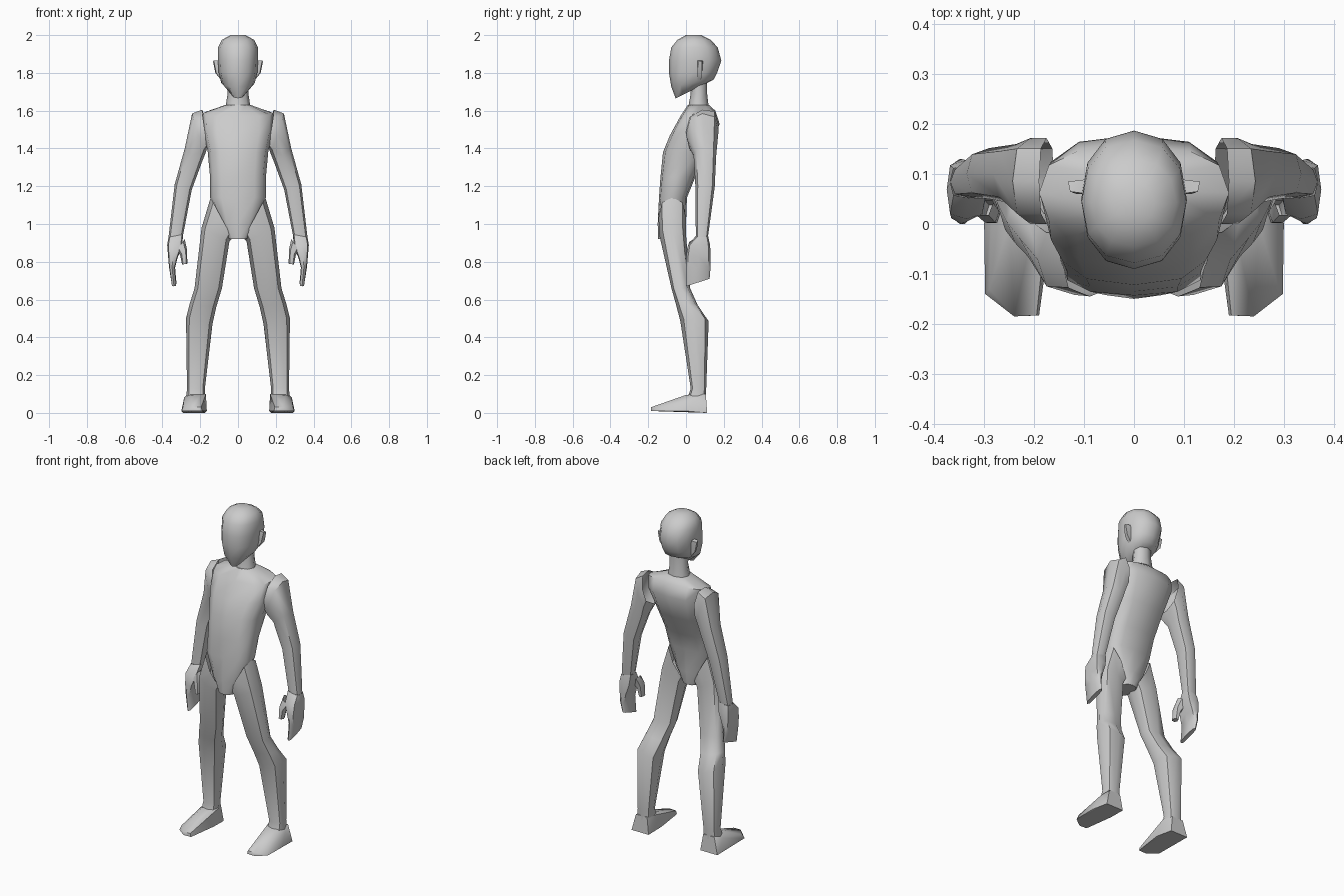
import bpy, bmesh, math


def finish(name, bm, mirror=False):
    bmesh.ops.recalc_face_normals(bm, faces=bm.faces[:])
    me = bpy.data.meshes.new(name)
    bm.to_mesh(me)
    bm.free()
    me.polygons.foreach_set("use_smooth", [True] * len(me.polygons))
    me.set_sharp_from_angle(angle=math.radians(50))
    ob = bpy.data.objects.new(name, me)
    bpy.context.collection.objects.link(ob)
    if mirror:
        ob.modifiers.new("mirror", 'MIRROR').use_mirror_merge = False
    return ob


def power(v, e):
    return math.copysign(abs(v) ** e, v)


def loft(name, rings, n=8, e=0.8, mirror=False, cap_start=True, cap_end=True):
    """Ring: inner x, inner z, outer x, outer z, front y, back y, back-up tilt."""
    bm = bmesh.new()
    loops = []
    for x0, z0, x1, z1, yf, yb, t in rings:
        loop = []
        for i in range(n):
            a = 2 * math.pi * i / n
            c, s = power(math.cos(a), e), power(math.sin(a), e)
            loop.append(bm.verts.new(((x0 + x1) / 2 + c * (x1 - x0) / 2,
                                      (yf + yb) / 2 + s * (yb - yf) / 2,
                                      (z0 + z1) / 2 + c * (z1 - z0) / 2 + s * t)))
        loops.append(loop)
    for a, b in zip(loops, loops[1:]):
        for i in range(n):
            j = (i + 1) % n
            bm.faces.new((a[i], a[j], b[j], b[i]))
    if cap_start:
        bm.faces.new(loops[0])
    if cap_end:
        bm.faces.new(loops[-1])
    return finish(name, bm, mirror)


def body(rows):
    """Symmetric rings from: z, half width, front y, back y, tilt."""
    return [(-h, z, h, z, yf, yb, t) for z, h, yf, yb, t in rows]


def hull(name, pts):
    bm = bmesh.new()
    for p in pts:
        bm.verts.new(p)
    res = bmesh.ops.convex_hull(bm, input=bm.verts[:])
    bmesh.ops.delete(bm, geom=[v for v in res["geom_interior"] if isinstance(v, bmesh.types.BMVert)],
                     context='VERTS')
    return finish(name, bm, True)


# torso, from crotch to neck base
loft("torso", body([
    (.92, .05, -.147, -.01, 0), (1.00, .095, -.15, 0, 0), (1.14, .148, -.143, .005, 0),
    (1.25, .148, -.135, .05, 0), (1.38, .16, -.122, .12, 0), (1.50, .185, -.085, .178, .03),
    (1.585, .19, -.03, .155, .015), (1.63, .068, .01, .122, 0)]), n=12, e=.75)

# neck
loft("neck", body([(1.62, .066, .012, .12, 0), (1.69, .055, .025, .112, 0),
                   (1.75, .055, .02, .112, 0)]), n=8, e=.9, cap_start=False, cap_end=False)

# head with narrow chin and tilted underside
loft("head", body([
    (1.705, .04, -.055, .108, .04), (1.745, .088, -.078, .145, .018), (1.80, .102, -.09, .165, 0),
    (1.865, .106, -.09, .187, 0), (1.935, .105, -.078, .168, 0), (1.975, .085, -.045, .13, 0),
    (2.0, .04, .0, .08, 0)]), n=12, e=.9)

# ears
hull("ear", [(.09, .06, 1.865), (.09, .09, 1.865), (.128, .065, 1.865), (.132, .085, 1.86),
             (.12, .085, 1.80), (.092, .06, 1.765), (.092, .08, 1.765), (.115, .06, 1.80)])

# legs
loft("leg", [
    (.03, .925, .145, 1.14, -.145, 0, 0), (.045, .91, .193, .98, -.142, 0, 0),
    (.085, .66, .23, .66, -.077, .022, 0), (.115, .56, .255, .58, -.052, .062, 0),
    (.135, .47, .275, .50, -.03, .12, 0), (.175, .13, .27, .13, .025, .107, 0),
    (.172, .07, .275, .07, .005, .107, 0)], mirror=True, cap_start=False, cap_end=False)

# feet
hull("foot", [
    (.175, .112, 0), (.29, .112, 0), (.30, 0, .01), (.298, -.14, .01), (.24, -.185, .01),
    (.19, -.183, .01), (.165, 0, .01), (.24, -.185, .03), (.195, -.183, .03), (.29, -.13, .035),
    (.20, 0, .095), (.25, 0, .095), (.17, .05, .10), (.285, .05, .08), (.19, .105, .10),
    (.265, .105, .10)])

# arms
loft("arm", [
    (.16, 1.41, .19, 1.605, .0, .172, .02), (.172, 1.375, .243, 1.585, .0, .172, .01),
    (.19, 1.33, .282, 1.40, .04, .16, 0), (.245, 1.18, .335, 1.21, .05, .152, 0),
    (.29, .945, .368, .93, .052, .117, 0)], mirror=True, cap_start=False, cap_end=False)

# hands: thin slab of palm and fingers
loft("hand", [
    (.29, .945, .368, .93, .052, .117, 0), (.297, .88, .375, .89, .01, .128, 0),
    (.32, .82, .37, .83, .0, .13, 0), (.333, .77, .365, .77, .0, .13, 0),
    (.326, .69, .352, .69, .0, .125, .02)], e=.55, mirror=True, cap_start=False)

# thumbs
loft("thumb", [
    (.282, .92, .325, .86, .015, .07, 0), (.27, .865, .306, .835, .0, .05, 0),
    (.268, .79, .296, .785, .0, .04, 0)], n=6, mirror=True, cap_start=False)
